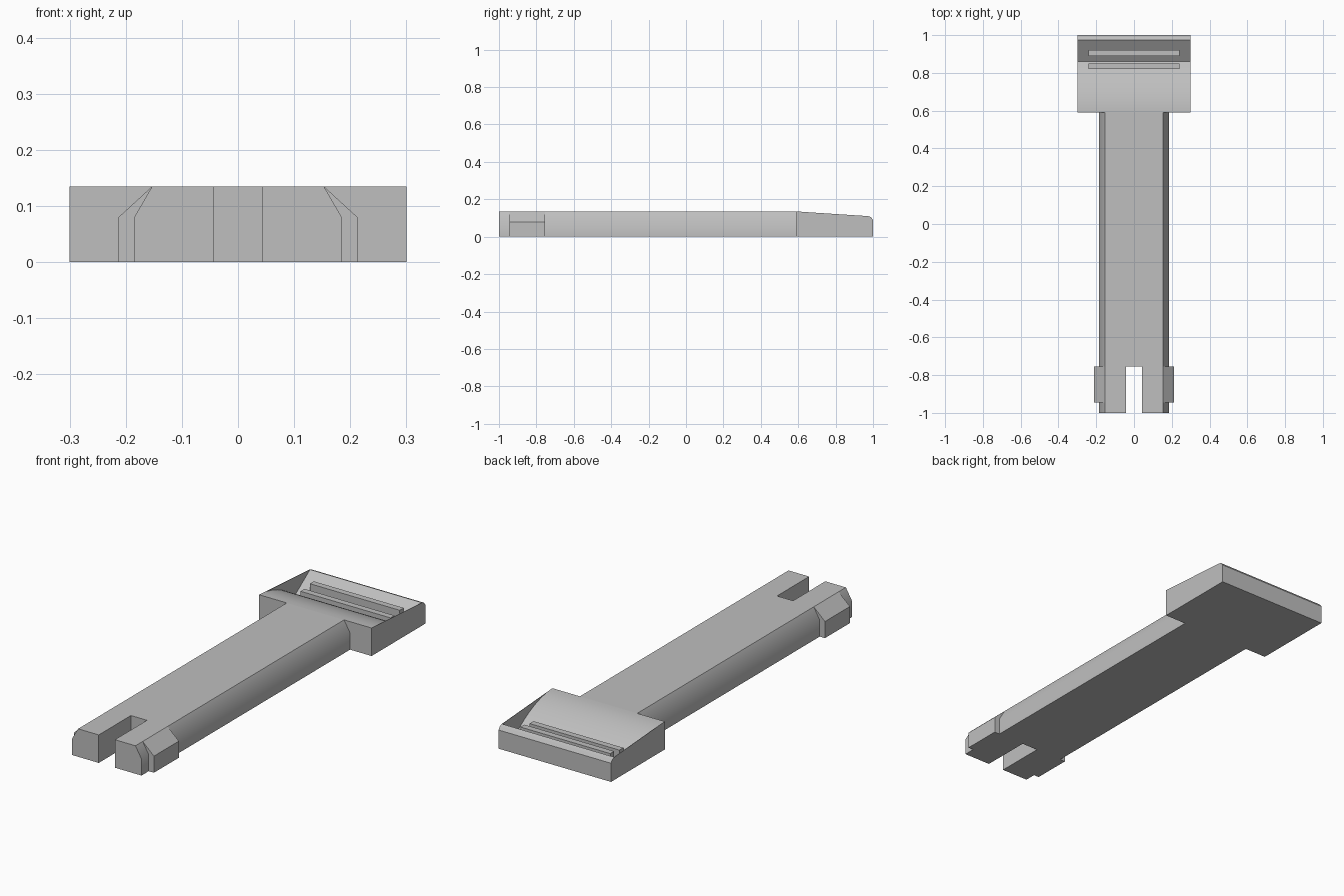
import bpy, bmesh, math
from mathutils import Vector

cube = bpy.data.objects.get("Cube")
if cube:
    bpy.data.objects.remove(cube, do_unlink=True)

grey = bpy.data.materials.new("plain_grey")
grey.use_nodes = True
colour = (0.52, 0.52, 0.52, 1)
grey.diffuse_color = colour
grey.node_tree.nodes["Principled BSDF"].inputs["Base Color"].default_value = colour


def prism(name, outline, axis, start, end, smooth=None):
    """Extrude a 2D outline along x (outline is y, z) or y (outline is x, z)."""
    def place(p, d):
        return (d, p[0], p[1]) if axis == "x" else (p[0], d, p[1])
    bm = bmesh.new()
    face = bm.faces.new([bm.verts.new(place(p, start)) for p in outline])
    new = bmesh.ops.extrude_face_region(bm, geom=[face])["geom"]
    shift = Vector(place((0, 0), end - start))
    bmesh.ops.translate(bm, vec=shift, verts=[v for v in new if isinstance(v, bmesh.types.BMVert)])
    bmesh.ops.recalc_face_normals(bm, faces=bm.faces)
    mesh = bpy.data.meshes.new(name)
    bm.to_mesh(mesh)
    bm.free()
    mesh.materials.append(grey)
    obj = bpy.data.objects.new(name, mesh)
    bpy.context.collection.objects.link(obj)
    if smooth:
        activate(obj)
        bpy.ops.object.shade_smooth_by_angle(angle=math.radians(smooth))
    return obj


def activate(obj):
    bpy.ops.object.select_all(action="DESELECT")
    obj.select_set(True)
    bpy.context.view_layer.objects.active = obj


def box(name, x, y0, y1, z0, z1):
    return prism(name, [(y0, z0), (y1, z0), (y1, z1), (y0, z1)], "x", -x, x)


# Shaft with sloping shoulders
TOP, SHOULDER, FLAT = 0.135, 0.08, 0.153
HEAD_FRONT, SLOT_END = 0.59, -0.755
half = [(0.185, 0), (0.185, SHOULDER), (FLAT, TOP)]
section = half + [(-x, z) for x, z in reversed(half)]
shaft = prism("shaft", section, "y", -1, HEAD_FRONT)

# Slot through the front end
cutter = box("slot_cutter", 0.043, -1.1, SLOT_END, -0.1, 0.3)
cutter.hide_render = True
cut = shaft.modifiers.new("slot", "BOOLEAN")
cut.operation, cut.solver, cut.object = "DIFFERENCE", "EXACT", cutter
activate(shaft)
bpy.ops.object.modifier_apply(modifier=cut.name)
bpy.data.objects.remove(cutter, do_unlink=True)
bpy.ops.object.shade_smooth_by_angle(angle=math.radians(35))

# Snap tabs on both prongs
for side, label in ((1, "left"), (-1, "right")):
    tab = [(0.12, 0), (0.213, 0), (0.213, SHOULDER), (FLAT, TOP), (0.12, TOP)]
    prism(label + "_tab", [(side * x, z) for x, z in tab], "y", -0.945, SLOT_END)

# Head: scooped top, rising lip and rounded back edge
WIDTH, WALL = 0.30, 0.002
LIP = [(0.975, 0.11), (0.99, 0.104), (1.0, 0.09)]
scoop = []
for i in range(13):
    t = 0.27 * i / 12
    scoop.append((HEAD_FRONT + t, TOP - 0.01 * t - 1.4 * t * t))
profile = [(HEAD_FRONT, 0)] + scoop + LIP + [(1.0, 0)]
prism("head", profile, "x", WALL - WIDTH, WIDTH - WALL, smooth=30)

# Thin side walls closing the scoop
wall = [(HEAD_FRONT, 0), (HEAD_FRONT, TOP)] + LIP + [(1.0, 0)]
prism("left_head_wall", wall, "x", WIDTH - WALL, WIDTH)
prism("right_head_wall", wall, "x", -WIDTH, WALL - WIDTH)

# Grip ribs inside the scoop
box("front_grip_rib", 0.24, 0.82, 0.85, 0.02, 0.08)
box("rear_grip_rib", 0.24, 0.89, 0.92, 0.02, 0.09)
